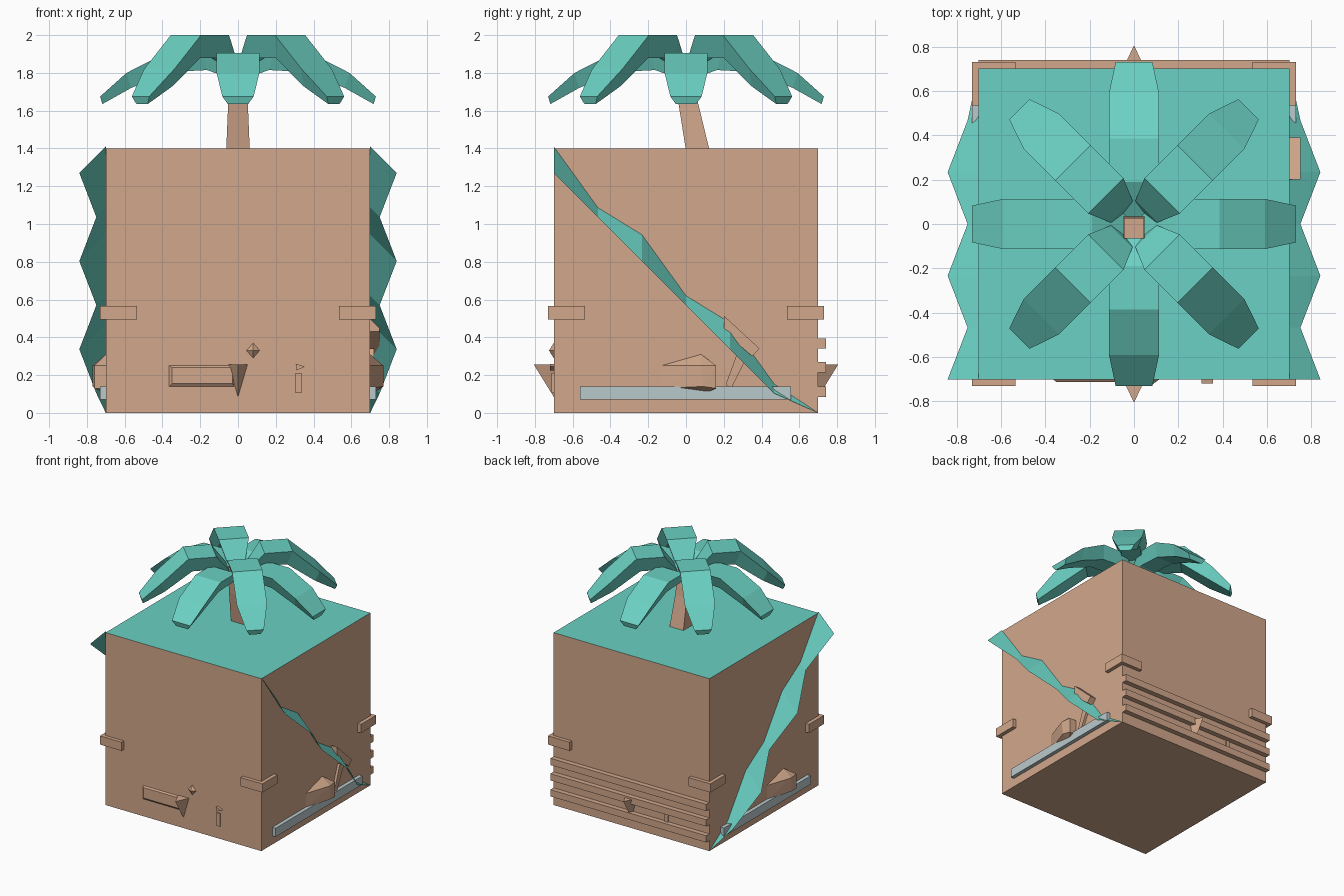
import bpy, bmesh, math
from mathutils import Vector, Matrix

if "Cube" in bpy.data.objects:
    bpy.data.objects.remove(bpy.data.objects["Cube"])


def material(name, *srgb):
    rgb = [((c + 0.055) / 1.055) ** 2.4 for c in srgb]
    m = bpy.data.materials.new(name)
    m.use_nodes = True
    m.diffuse_color = (*rgb, 1)
    m.node_tree.nodes["Principled BSDF"].inputs["Base Color"].default_value = (*rgb, 1)
    return m


TAN = material("sandy tan", 0.82, 0.655, 0.545)
TEAL = material("leaf teal", 0.42, 0.82, 0.765)
PALE = material("pale grey", 0.73, 0.79, 0.80)


def finish(name, bm, *mats):
    me = bpy.data.meshes.new(name)
    bm.to_mesh(me)
    bm.free()
    for m in mats:
        me.materials.append(m)
    ob = bpy.data.objects.new(name, me)
    bpy.context.scene.collection.objects.link(ob)
    return ob


def hull(name, pts, mat=TAN):
    """Convex solid around a few points."""
    bm = bmesh.new()
    vs = [bm.verts.new(p) for p in pts]
    bmesh.ops.convex_hull(bm, input=vs)
    bmesh.ops.delete(bm, geom=[v for v in bm.verts if not v.link_faces], context="VERTS")
    bmesh.ops.dissolve_limit(bm, angle_limit=0.01, verts=bm.verts[:], edges=bm.edges[:])
    bmesh.ops.recalc_face_normals(bm, faces=bm.faces[:])
    return finish(name, bm, mat)


def box(name, lo, hi, mat=TAN):
    return hull(name, [(x, y, z) for x in (lo[0], hi[0])
                       for y in (lo[1], hi[1]) for z in (lo[2], hi[2])], mat)


def loft(name, rings, mat):
    """Closed skin through rings with equal point counts."""
    bm = bmesh.new()
    vr = [[bm.verts.new(p) for p in r] for r in rings]
    n = len(vr[0])
    for a, b in zip(vr, vr[1:]):
        for i in range(n):
            j = (i + 1) % n
            bm.faces.new((a[i], a[j], b[j], b[i]))
    bm.faces.new(vr[0])
    bm.faces.new(vr[-1])
    bmesh.ops.recalc_face_normals(bm, faces=bm.faces[:])
    return finish(name, bm, mat)


# Main block with a green top face
H = 0.7
bm = bmesh.new()
bmesh.ops.create_cube(bm, size=2 * H, matrix=Matrix.Translation((0, 0, H)))
for f in bm.faces:
    f.material_index = 1 if f.normal.z > 0.5 else 0
finish("block", bm, TAN, TEAL)

# Corner brackets
for sx, sn in ((1, "left"), (-1, "right")):
    for sy, yn in ((-1, "front"), (1, "back")):
        name = f"{yn}_{sn}_bracket"
        box(name + "_a", (sx * 0.535, sy * 0.69, 0.495), (sx * 0.73, sy * 0.73, 0.565))
        box(name + "_b", (sx * 0.69, sy * 0.535, 0.495), (sx * 0.73, sy * 0.73, 0.565))

# Back planks
for i, z in enumerate((0.085, 0.215, 0.34)):
    box(f"back_plank_{i}", (-H, 0.69, z), (H, 0.74, z + 0.055))

# Pale rails and jagged diagonal vines on both sides
for s, side in ((1, "left"), (-1, "right")):
    box(f"{side}_rail", (s * 0.69, -0.56, 0.07), (s * 0.73, 0.555, 0.14), PALE)
    bm = bmesh.new()
    strip = []
    for i in range(7):
        y = -H + i * 2 * H / 6
        d = 0.0 if i == 6 else (0.05 if i % 2 else 0.14)
        zo = max(0.57 - y, 0)
        strip.append((bm.verts.new((s * H, y, zo + d)),
                      bm.verts.new((s * (H + d), y, zo))) if d else
                     (bm.verts.new((s * H, y, 0)),))
    for a, b in zip(strip, strip[1:]):
        bm.faces.new((a[0], a[1], *reversed(b)))
    bmesh.ops.triangulate(bm, faces=bm.faces[:])
    bmesh.ops.recalc_face_normals(bm, faces=bm.faces[:])
    if sum(f.normal.z for f in bm.faces) < 0:
        bmesh.ops.reverse_faces(bm, faces=bm.faces[:])
    finish(f"{side}_vine", bm, TEAL)

# Spikes and small marks on the front, repeated half a turn round at the back
for s, side in ((1, "front"), (-1, "back")):
    hull(f"{side}_spike", [(0, -s * 0.805, 0.255), (0, -s * H, 0.085),
                           (-0.05, -s * H, 0.255), (0.05, -s * H, 0.255)])
    box(f"{side}_peg", (s * 0.305, -s * 0.69, 0.105), (s * 0.335, -s * 0.712, 0.21))
    hull(f"{side}_peg_cap", [(s * x, -s * y, z) for x, z in
                             ((0.305, 0.26), (0.355, 0.245), (0.31, 0.225))
                             for y in (0.69, 0.72)])

# Front panel and stud
hull("front_panel", [(x, y, z) for x0, x1, y, z0, z1 in
                     ((-0.365, -0.02, -0.70, 0.14, 0.25), (-0.35, -0.03, -0.712, 0.155, 0.24))
                     for x in (x0, x1) for z in (z0, z1)])
hull("front_stud", [(0.08, -0.725, 0.33), (0.045, -H, 0.33), (0.115, -H, 0.33),
                    (0.08, -H, 0.37), (0.08, -H, 0.29)])

# Pointed lumps on the two sides
for s, off, side in ((1, 0, "left"), (-1, -0.17, "right")):
    hull(f"{side}_lump", [(s * x, s * y + off, z) for x, y, z in (
        (H, -0.13, 0.25), (H, -0.13, 0.13), (0.77, 0.08, 0.25), (0.77, 0.09, 0.14),
        (0.76, 0.16, 0.25), (0.76, 0.16, 0.13), (H, 0.08, 0.31), (H, 0.09, 0.1),
        (H, 0.16, 0.25), (H, 0.16, 0.13))])

# Leaning slab with its strut
hull("left_slab", [(x, y, z) for x in (0.69, 0.75) for y, z in
                   ((0.2, 0.515), (0.39, 0.34), (0.35, 0.3), (0.2, 0.43))])
hull("left_strut", [(x, y, z) for x in (0.69, 0.72) for y, z in
                    ((0.28, 0.34), (0.33, 0.31), (0.24, 0.13), (0.21, 0.15))])

# Leaning tapered trunk
loft("trunk", [[(-w, y - w, z), (w, y - w, z), (w, y + w, z), (-w, y + w, z)]
               for w, y, z in ((0.062, 0.06, 1.4), (0.052, 0.012, 1.64), (0.046, -0.02, 1.87))],
     TAN)


# Fronds: each section is radius, top height, half width, thickness
def frond(name, angle, sections):
    turn = Matrix.Rotation(angle, 3, "Z")
    rings = []
    for r, z, w, t in sections:
        rings.append([turn @ Vector(p) for p in (
            (r, -w, z), (r, w, z), (r - t * 0.3, w * 0.65, z - t), (r - t * 0.3, -w * 0.65, z - t))])
    loft(name, rings, TEAL)


LOW = ((0.03, 1.82, 0.06, 0.06), (0.19, 1.905, 0.113, 0.09), (0.385, 1.905, 0.113, 0.1),
       (0.59, 1.80, 0.113, 0.08), (0.73, 1.675, 0.083, 0.04))
HIGH = ((0.08, 1.87, 0.07, 0.06), (0.18, 2.0, 0.113, 0.12), (0.39, 2.0, 0.113, 0.12),
        (0.59, 1.82, 0.113, 0.09), (0.73, 1.675, 0.065, 0.04))
for i in range(8):
    frond(f"frond_{i}", i * math.pi / 4, HIGH if i % 2 else LOW)
